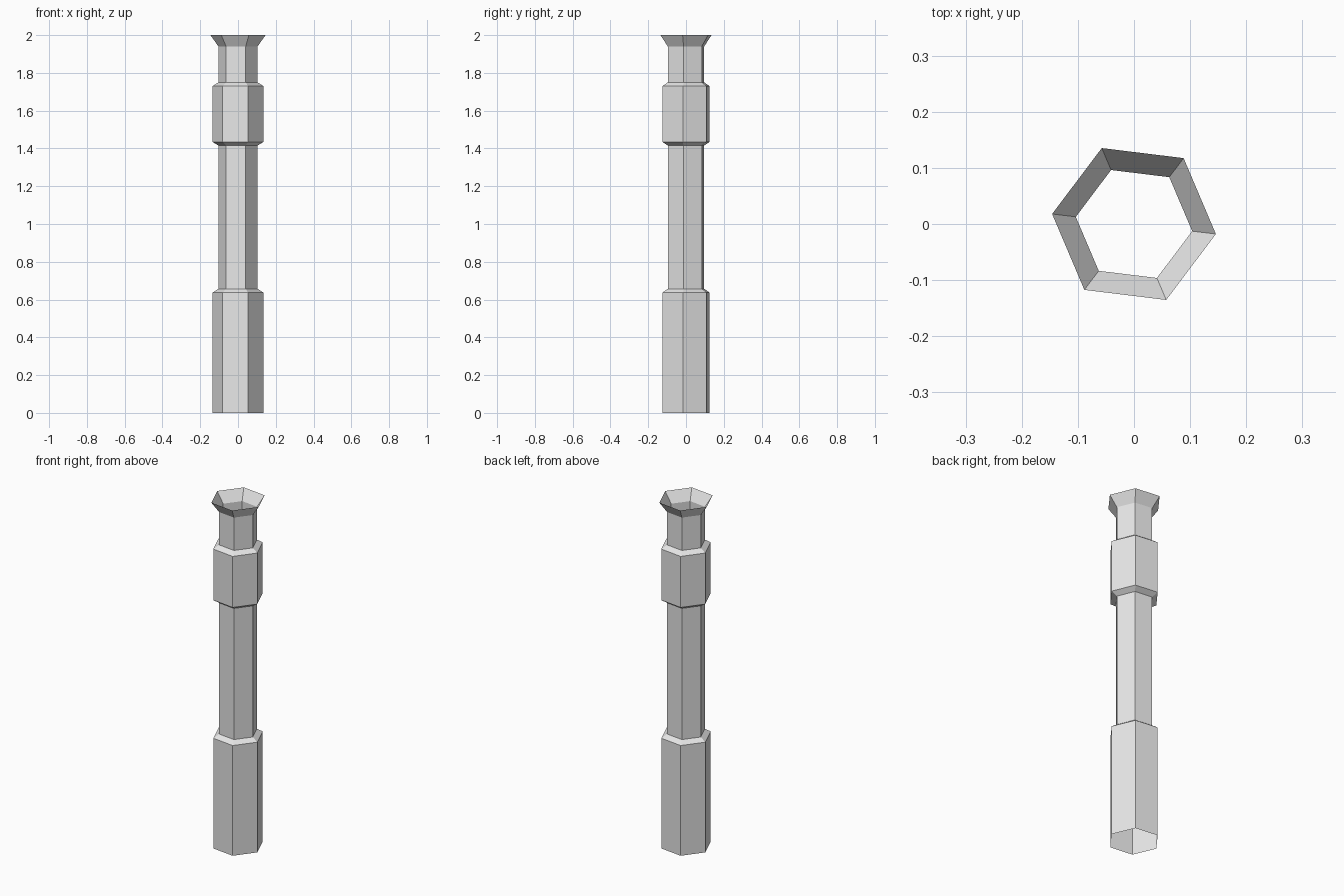
import bpy
import bmesh
from math import cos, sin, pi, radians

cube = bpy.data.objects.get("Cube")
if cube:
    bpy.data.objects.remove(cube, do_unlink=True)

SIDES = 6
TURN = radians(-7)
WIDE, NARROW, RIM = 0.136, 0.1045, 0.147

# Outline from the open foot to the flared mouth: (radius, height)
PROFILE = [
    (WIDE, 0.0), (WIDE, 0.637),
    (NARROW, 0.657), (NARROW, 1.415),
    (WIDE, 1.435), (WIDE, 1.73),
    (NARROW, 1.75), (NARROW, 1.94),
    (RIM, 2.0),
]

# Plain grey
grey = bpy.data.materials.new("light_grey")
grey.use_nodes = True
colour = (0.8, 0.8, 0.8, 1.0)
grey.diffuse_color = colour
grey.node_tree.nodes["Principled BSDF"].inputs["Base Color"].default_value = colour


def ring(bm, radius, z):
    angles = [TURN + 2 * pi * i / SIDES for i in range(SIDES)]
    return [bm.verts.new((radius * cos(a), radius * sin(a), z)) for a in angles]


# Hollow hexagonal column, open at both ends
bm = bmesh.new()
rings = [ring(bm, r, z) for r, z in PROFILE]
for low, high in zip(rings, rings[1:]):
    for i in range(SIDES):
        j = (i + 1) % SIDES
        bm.faces.new((low[i], low[j], high[j], high[i]))

mesh = bpy.data.meshes.new("hollow_column")
bm.to_mesh(mesh)
bm.free()
mesh.materials.append(grey)
column = bpy.data.objects.new("hollow_column", mesh)
bpy.context.collection.objects.link(column)
